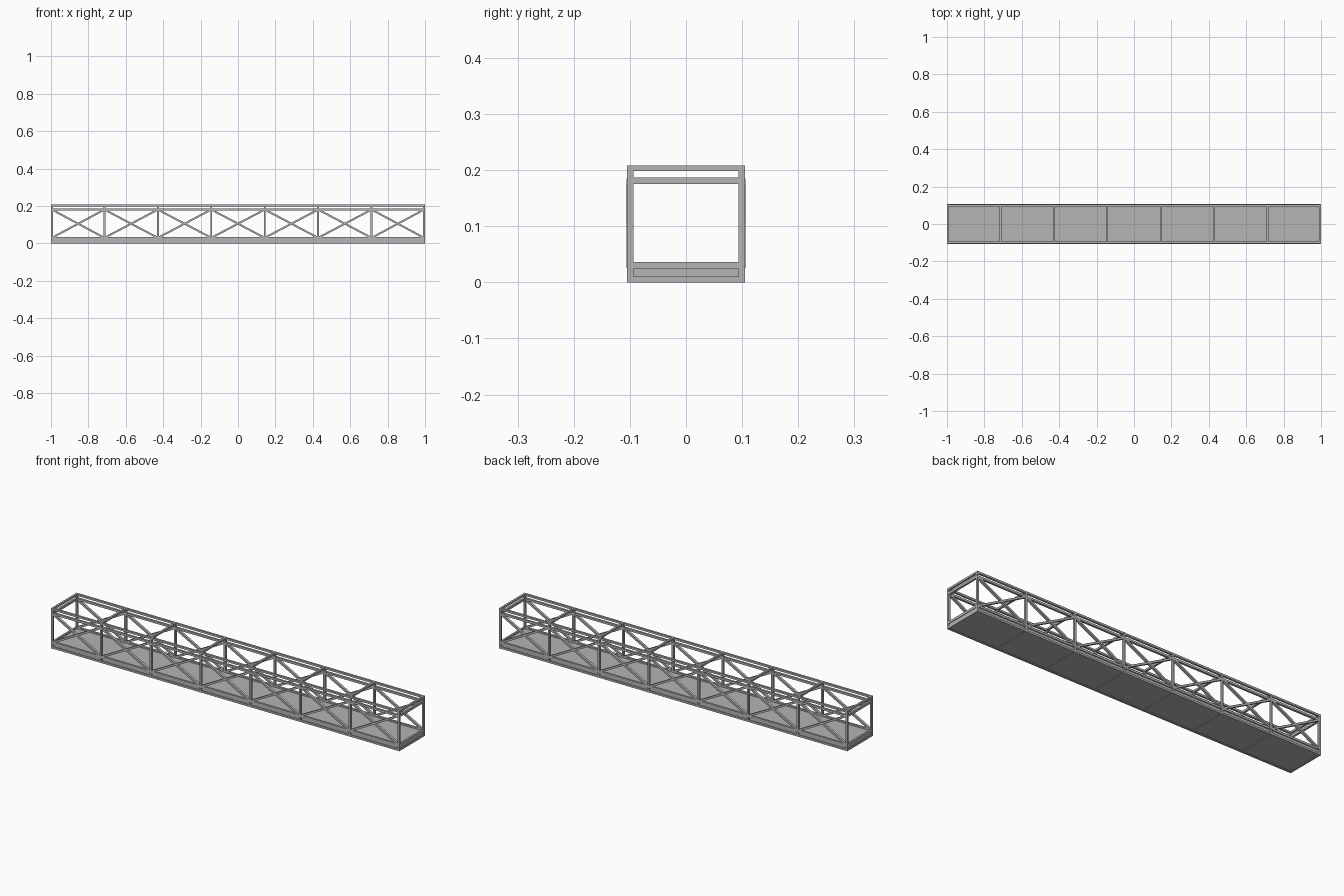
import bpy, bmesh
from mathutils import Vector, Matrix

if "Cube" in bpy.data.objects:
    bpy.data.objects.remove(bpy.data.objects["Cube"])

steel = bpy.data.materials.new("steel_grey")
steel.diffuse_color = (0.46, 0.46, 0.46, 1)
steel.use_nodes = True
steel.node_tree.nodes["Principled BSDF"].inputs["Base Color"].default_value = steel.diffuse_color

BAYS = 7
Y = 0.0995                               # side truss plane
Z_BOT, Z_DECK, Z_RAIL, Z_TOP = 0.005, 0.030, 0.181, 0.2035
XE = 0.995                               # end frame plane
nodes = [-XE] + [-1 + 2 * i / BAYS for i in range(1, BAYS)] + [XE]


def add_bar(bm, a, b, w, h):
    """Rectangular bar from a to b; h is measured across the bar's local up axis."""
    a, b = Vector(a), Vector(b)
    d = (b - a).normalized()
    side = Vector((1, 0, 0)) if abs(d.y) > 0.9 else Vector((0, 1, 0))
    up = d.cross(side).normalized()
    rot = Matrix((side, up, d)).transposed().to_4x4()
    m = Matrix.Translation((a + b) / 2) @ rot @ Matrix.Diagonal((w, h, (b - a).length, 1))
    bmesh.ops.create_cube(bm, size=1, matrix=m)


def make(name, bars):
    bm = bmesh.new()
    for bar in bars:
        add_bar(bm, *bar)
    bmesh.ops.recalc_face_normals(bm, faces=bm.faces)
    me = bpy.data.meshes.new(name)
    bm.to_mesh(me)
    bm.free()
    me.materials.append(steel)
    ob = bpy.data.objects.new(name, me)
    bpy.context.collection.objects.link(ob)
    return ob


# deck slab filling the bottom of the bridge
make("deck", [((-0.997, 0, 0.0155), (0.997, 0, 0.0155), 0.2, 0.025)])

for label, y in (("front", -Y), ("back", Y)):
    # long chords and rails
    make(label + "_rails", [((-1, y, z), (1, y, z), 0.0105, h)
                            for z, h in ((Z_BOT, 0.010), (Z_DECK, 0.011),
                                         (Z_RAIL, 0.011), (Z_TOP, 0.010))])
    # uprights at every node
    make(label + "_posts", [((x, y, 0), (x, y, Z_TOP + 0.005), 0.0115, 0.010)
                            for x in nodes])
    # crossed braces in every bay
    braces = []
    for x0, x1 in zip(nodes, nodes[1:]):
        braces.append(((x0, y, Z_DECK), (x1, y, Z_RAIL), 0.0125, 0.010))
        braces.append(((x0, y, Z_RAIL), (x1, y, Z_DECK), 0.0125, 0.010))
    make(label + "_braces", braces)

# cross beams over the top and under the deck
make("top_cross_beams", [((x, -Y, Z_TOP), (x, Y, Z_TOP), 0.010, 0.010) for x in nodes])
make("bottom_cross_beams", [((x, -Y, Z_BOT), (x, Y, Z_BOT), 0.010, 0.010) for x in nodes])

# extra beams closing the two end frames
make("end_beams", [((x, -Y, z), (x, Y, z), 0.010, 0.012)
                   for x in (-XE, XE) for z in (Z_DECK, Z_RAIL)])
